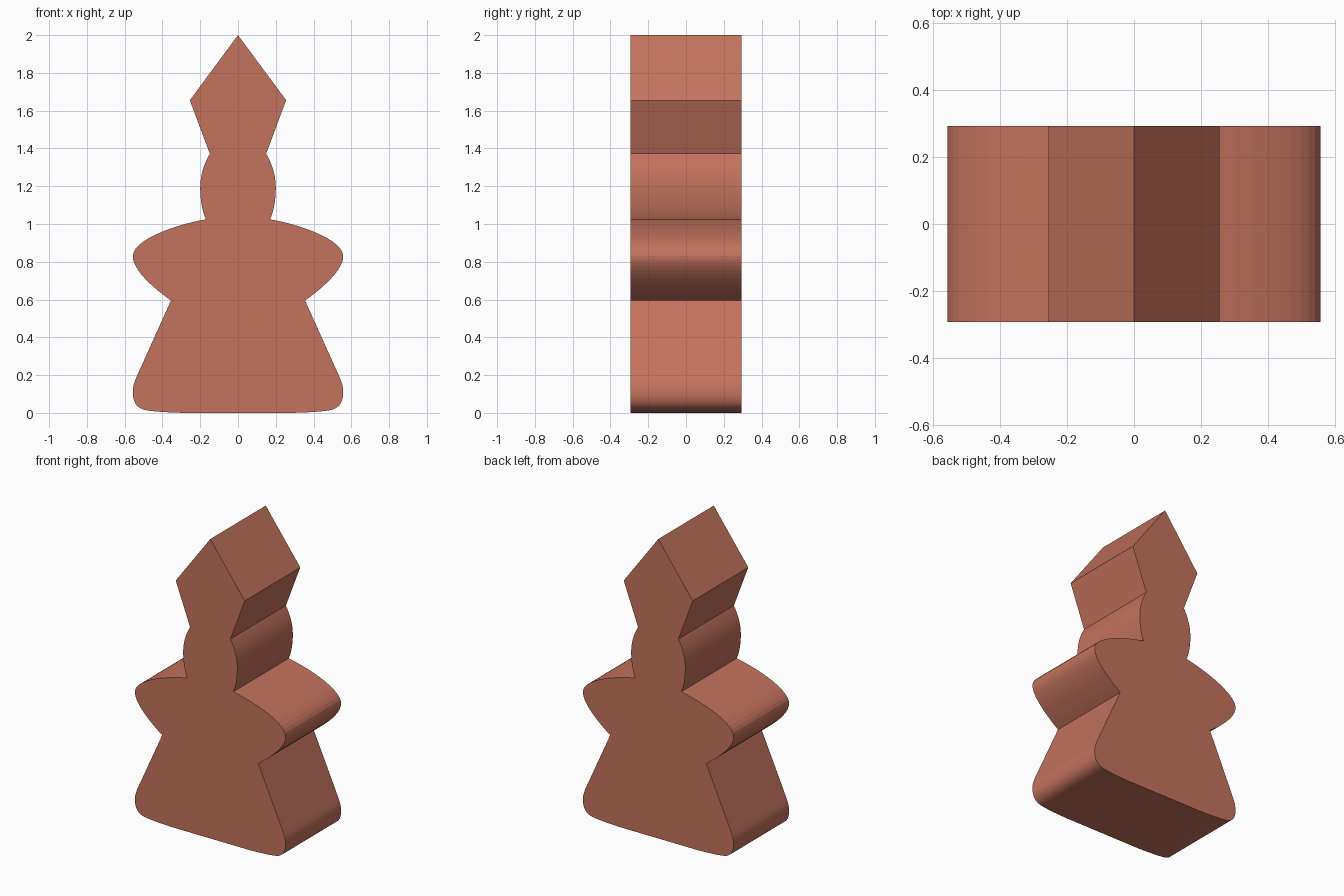
import bpy, bmesh
from mathutils import Vector
from mathutils.geometry import interpolate_bezier

if "Cube" in bpy.data.objects:
    bpy.data.objects.remove(bpy.data.objects["Cube"])

HALF_DEPTH = 0.293
STEPS = 12

# Right half of the silhouette, tip to base, as (x, z).
# Two-number entries are straight corners; six-number entries are
# Bezier curves: handle, handle, end point.
OUTLINE = [
    (0.0, 2.0), (0.255, 1.655), (0.149, 1.372),                 # pointed head
    (0.185, 1.31, 0.2, 1.25, 0.2, 1.19),                        # neck bulge
    (0.2, 1.13, 0.19, 1.07, 0.17, 1.025),
    (0.36, 0.99, 0.557, 0.91, 0.557, 0.83),                     # wide collar
    (0.557, 0.76, 0.46, 0.67, 0.355, 0.595),
    (0.533, 0.2),                                               # flared skirt
    (0.55, 0.16, 0.557, 0.14, 0.557, 0.11),                     # rounded foot
    (0.557, 0.05, 0.53, 0.02, 0.48, 0.013),
    (0.42, 0.004, 0.36, 0.003, 0.29, 0.0),
]


def sample(outline):
    pts = [Vector(outline[0])]
    for seg in outline[1:]:
        if len(seg) == 2:
            pts.append(Vector(seg))
        else:
            h1, h2, end = Vector(seg[:2]), Vector(seg[2:4]), Vector(seg[4:])
            curve = interpolate_bezier(pts[-1].to_3d(), h1.to_3d(),
                                       h2.to_3d(), end.to_3d(), STEPS + 1)
            pts += [p.to_2d() for p in curve[1:]]
    return pts


# Mirror the half outline into a closed loop
right = sample(OUTLINE)
loop = [(p.x, p.y) for p in right] + [(-p.x, p.y) for p in reversed(right[1:])]

# Extrude the silhouette from front to back
bm = bmesh.new()
face = bm.faces.new([bm.verts.new((x, -HALF_DEPTH, z)) for x, z in loop])
result = bmesh.ops.extrude_face_region(bm, geom=[face], use_keep_orig=True)
back = [g for g in result["geom"] if isinstance(g, bmesh.types.BMVert)]
bmesh.ops.translate(bm, verts=back, vec=(0, 2 * HALF_DEPTH, 0))
bmesh.ops.recalc_face_normals(bm, faces=bm.faces)
mesh = bpy.data.meshes.new("game_piece")
bm.to_mesh(mesh)
bm.free()

piece = bpy.data.objects.new("game_piece", mesh)
bpy.context.collection.objects.link(piece)

# Terracotta colour
mat = bpy.data.materials.new("terracotta")
mat.diffuse_color = (0.55, 0.17, 0.11, 1)
mat.use_nodes = True
mat.node_tree.nodes["Principled BSDF"].inputs["Base Color"].default_value = mat.diffuse_color
mesh.materials.append(mat)
